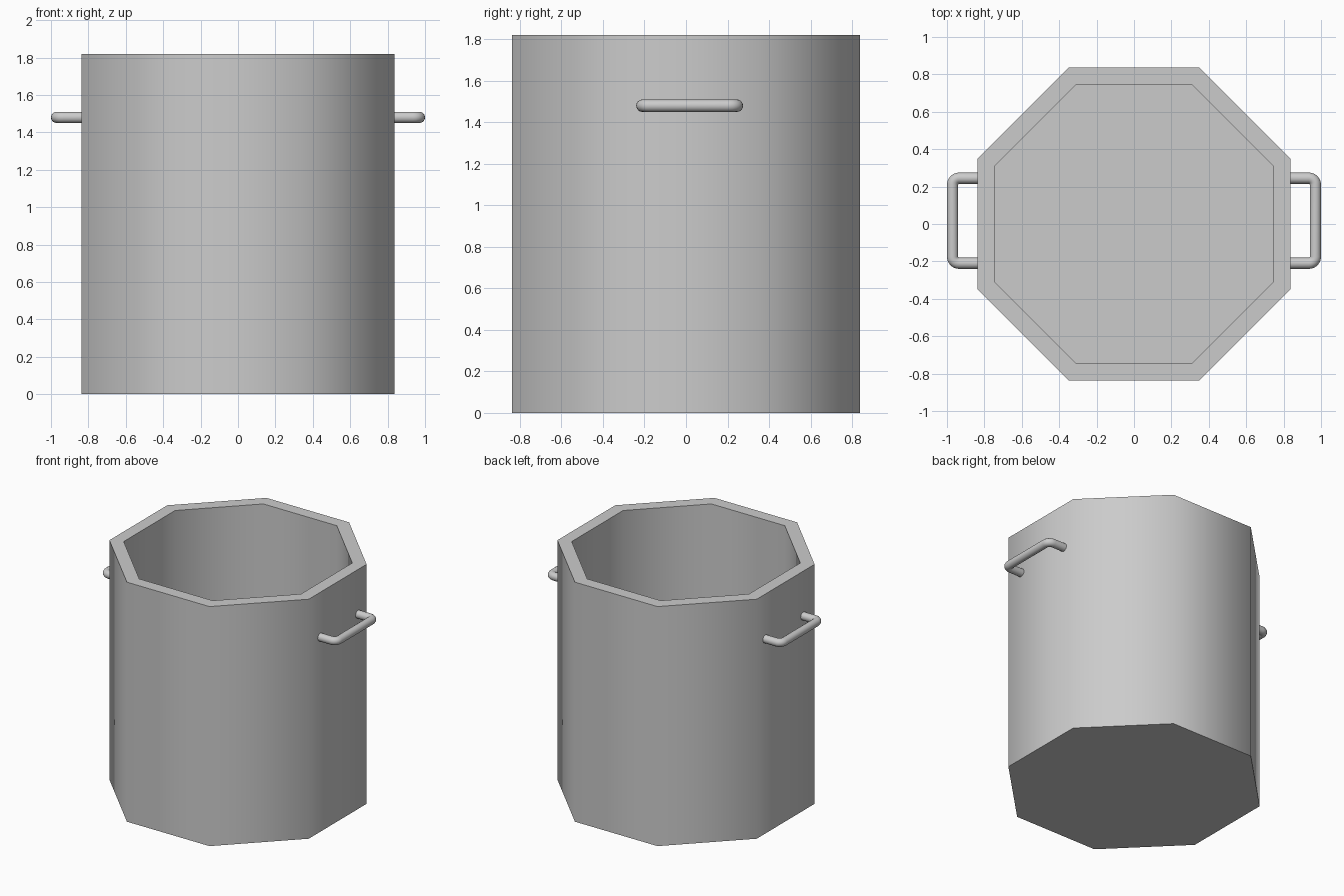
import bpy
import math
from mathutils import Vector

cube = bpy.data.objects.get("Cube")
if cube:
    bpy.data.objects.remove(cube, do_unlink=True)

steel = bpy.data.materials.new("brushed_grey")
steel.use_nodes = True
steel.diffuse_color = (0.6, 0.6, 0.6, 1)
steel.node_tree.nodes["Principled BSDF"].inputs["Base Color"].default_value = (0.6, 0.6, 0.6, 1)

SIDES, HEIGHT = 8, 1.82
OUTER, INNER, FLOOR = 0.838, 0.745, 0.09


def finish(obj, angle):
    obj.data.materials.append(steel)
    bpy.ops.object.select_all(action="DESELECT")
    obj.select_set(True)
    bpy.context.view_layer.objects.active = obj
    bpy.ops.object.shade_smooth_by_angle(angle=math.radians(angle))


def mesh_object(name, verts, faces):
    mesh = bpy.data.meshes.new(name)
    mesh.from_pydata(verts, [], faces)
    obj = bpy.data.objects.new(name, mesh)
    bpy.context.collection.objects.link(obj)
    return obj


# Pot: octagonal rings running up the outside, over the rim and down inside
def ring(apothem, z):
    r = apothem / math.cos(math.pi / SIDES)
    turns = [(i + 0.5) * math.tau / SIDES for i in range(SIDES)]
    return [(r * math.cos(t), r * math.sin(t), z) for t in turns]


profile = [(OUTER, 0), (OUTER, HEIGHT), (INNER, HEIGHT), (INNER, FLOOR)]
verts = [v for p in profile for v in ring(*p)]
faces = [tuple(reversed(range(SIDES))),
         tuple(range(len(verts) - SIDES, len(verts)))]
for k in range(len(profile) - 1):
    for i in range(SIDES):
        a, b = k * SIDES + i, k * SIDES + (i + 1) % SIDES
        faces.append((a, b, b + SIDES, a + SIDES))
finish(mesh_object("pot", verts, faces), 60)


# Handles: round bar swept along a U with rounded corners
BAR, REACH, BEND = 0.03, 0.97, 0.035
Y_LOW, Y_HIGH, Z = -0.21, 0.245, 1.48


def handle(name, side):
    path = [(OUTER - 0.02, Y_LOW, -90)]
    for y, start in ((Y_LOW + BEND, -90), (Y_HIGH - BEND, 0)):
        for step in range(7):
            deg = start + step * 15
            t = math.radians(deg)
            path.append((REACH - BEND + BEND * math.cos(t), y + BEND * math.sin(t), deg))
    path.append((OUTER - 0.02, Y_HIGH, 90))

    n = 16
    verts, faces = [], []
    for x, y, deg in path:
        t = math.radians(deg)
        out = Vector((math.cos(t), math.sin(t), 0))
        for i in range(n):
            a = i * math.tau / n
            p = Vector((x, y, Z)) + BAR * (math.cos(a) * out + math.sin(a) * Vector((0, 0, 1)))
            verts.append((side * p.x, p.y, p.z))
    for k in range(len(path) - 1):
        for i in range(n):
            a, b = k * n + i, k * n + (i + 1) % n
            faces.append((a, a + n, b + n, b))
    faces += [tuple(range(n)), tuple(reversed(range(len(verts) - n, len(verts))))]
    if side > 0:
        faces = [f[::-1] for f in faces]
    finish(mesh_object(name, verts, faces), 40)


handle("left_handle", 1)
handle("right_handle", -1)
